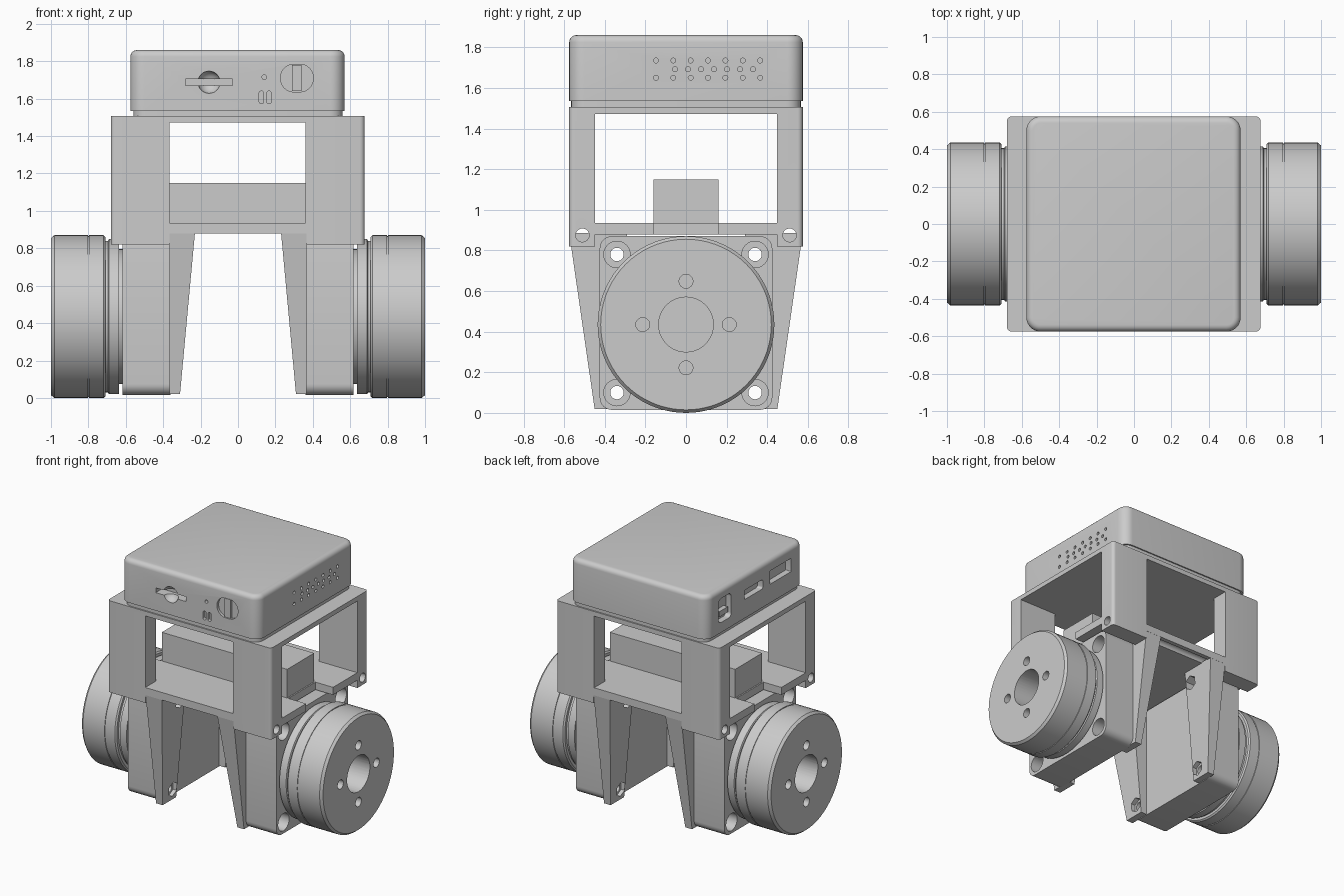
import bpy, bmesh, math
from mathutils import Matrix, Vector

if "Cube" in bpy.data.objects:
    bpy.data.objects.remove(bpy.data.objects["Cube"])

grey = bpy.data.materials.new("plain grey")
grey.use_nodes = True
grey.diffuse_color = (0.6, 0.6, 0.6, 1)
grey.node_tree.nodes["Principled BSDF"].inputs["Base Color"].default_value = (0.6, 0.6, 0.6, 1)


def finish(bm, name):
    """Turn a bmesh into a named grey object."""
    bmesh.ops.recalc_face_normals(bm, faces=bm.faces)
    me = bpy.data.meshes.new(name)
    bm.to_mesh(me)
    bm.free()
    me.materials.append(grey)
    ob = bpy.data.objects.new(name, me)
    bpy.context.collection.objects.link(ob)
    return ob


def add_box(bm, x, y, z):
    """Box from (min, max) pairs."""
    lo = [min(p) for p in (x, y, z)]
    hi = [max(p) for p in (x, y, z)]
    size = Matrix.Diagonal([b - a for a, b in zip(lo, hi)] + [1])
    mid = Matrix.Translation([(a + b) / 2 for a, b in zip(lo, hi)])
    return bmesh.ops.create_cube(bm, size=1, matrix=mid @ size)["verts"]


def add_cyl(bm, start, end, r, n=32):
    """Cylinder between two points."""
    a, b = Vector(start), Vector(end)
    turn = (b - a).to_track_quat("Z", "Y").to_matrix().to_4x4()
    bmesh.ops.create_cone(bm, cap_ends=True, segments=n, radius1=r, radius2=r,
                          depth=(b - a).length, matrix=Matrix.Translation((a + b) / 2) @ turn)


def round_edges(bm, axis, r, seg=6):
    """Bevel the edges that run along one axis."""
    es = [e for e in bm.edges
          if abs((e.verts[0].co - e.verts[1].co).normalized()[axis]) > 0.99]
    bmesh.ops.bevel(bm, geom=es, offset=r, segments=seg, profile=0.5, affect="EDGES")


def box(name, x, y, z, axis=None, r=0.0):
    bm = bmesh.new()
    add_box(bm, x, y, z)
    if axis is not None:
        round_edges(bm, axis, r)
    return finish(bm, name)


def cut(ob, cutter):
    """Subtract a cutter and remove it."""
    mod = ob.modifiers.new("cut", "BOOLEAN")
    mod.operation, mod.solver, mod.object = "DIFFERENCE", "EXACT", cutter
    dg = bpy.context.evaluated_depsgraph_get()
    me = bpy.data.meshes.new_from_object(ob.evaluated_get(dg))
    ob.modifiers.clear()
    ob.data = me
    bpy.data.objects.remove(cutter)


def cut_box(ob, x, y, z, axis=None, r=0.0):
    cut(ob, box("cutter", x, y, z, axis, r))


def cut_cyls(ob, rods, n=32):
    bm = bmesh.new()
    for a, b, r in rods:
        add_cyl(bm, a, b, r, n)
    cut(ob, finish(bm, "cutter"))


def smooth(ob, angle=35):
    bpy.ops.object.select_all(action="DESELECT")
    ob.select_set(True)
    bpy.context.view_layer.objects.active = ob
    bpy.ops.object.shade_smooth_by_angle(angle=math.radians(angle))


# Computer case: rounded corners and rounded top rim
bm = bmesh.new()
add_box(bm, (-0.575, 0.57), (-0.575, 0.575), (1.535, 1.86))
round_edges(bm, 2, 0.075, 8)
rim = [e for e in bm.edges if all(v.co.z > 1.85 for v in e.verts)]
bmesh.ops.bevel(bm, geom=rim, offset=0.035, segments=5, profile=0.5, affect="EDGES")
case = finish(bm, "computer_case")

# Side vents
vents = []
for z, first, step in ((1.735, -0.148, 0.0855), (1.692, -0.054, 0.064), (1.65, -0.148, 0.0855)):
    for i in range(7):
        y = first + i * step
        vents.append(((0.53, y, z), (0.65, y, z), 0.012))
cut_cyls(case, vents, 16)

# Front card slot with thumb scoop, pin hole, lights and button recess
bm = bmesh.new()
bmesh.ops.create_uvsphere(bm, u_segments=24, v_segments=12, radius=0.06,
                          matrix=Matrix.Translation((-0.155, -0.58, 1.688)))
cut(case, finish(bm, "cutter"))
cut_box(case, (-0.28, -0.03), (-0.65, -0.5), (1.67, 1.706))
cut_cyls(case, [((0.14, -0.65, 1.715), (0.14, -0.53, 1.715), 0.012)], 16)
for x in (0.125, 0.166):
    cut_box(case, (x - 0.012, x + 0.012), (-0.65, -0.55), (1.573, 1.641), 1, 0.0115)
cut_box(case, (0.228, 0.402), (-0.65, -0.555), (1.636, 1.784), 1, 0.07)
box("power_button", (0.29, 0.34), (-0.572, -0.54), (1.64, 1.78))

# Ports on the other side
for y, z, w, h, r in ((0.36, 1.7, 0.075, 0.09, 0.03), (0.02, 1.71, 0.11, 0.035, 0.015),
                      (-0.3, 1.725, 0.125, 0.05, 0.005)):
    cut_box(case, (-0.65, -0.53), (y - w, y + w), (z - h, z + h), 0, r)
box("port_tongue", (-0.565, -0.52), (0.31, 0.41), (1.65, 1.69))
smooth(case)
smooth(box("case_base", (-0.56, 0.56), (-0.565, 0.565), (1.5, 1.54), 2, 0.07))

# Frame: one block opened up into a top plate, four pillars and a deck
frame = box("frame", (-0.68, 0.677), (-0.575, 0.575), (0.82, 1.507), 2, 0.025)
cut_box(frame, (-0.367, 0.36), (-1, 1), (0.935, 1.472))
cut_box(frame, (-1, 1), (-0.448, 0.448), (0.935, 1.472))
cut_box(frame, (-0.365, 0.365), (-1, 1), (0.7, 0.878))
cut_box(frame, (-1, 1), (-0.448, 0.448), (0.7, 0.878))
for s in (-1, 1):
    cut_box(frame, (s * 0.53, s), (-0.16, 0.16), (0.8, 1.0))
cut_cyls(frame, [((-1, y, 0.875), (1, y, 0.875), 0.033) for y in (-0.51, 0.51)])
smooth(frame)

# Battery on the deck
box("battery_block", (-0.52, 0.52), (-0.16, 0.16), (0.934, 1.15))

corners = [(y, z) for y in (-0.34, 0.34) for z in (0.1, 0.78)]

for s, side in ((1, "left"), (-1, "right")):
    # Tapered ribs of the leg, with hexagonal nut pockets and screw holes
    for t, end in ((1, "back"), (-1, "front")):
        bm = bmesh.new()
        for v in add_box(bm, (s * 0.23, s * 0.365), (t * 0.29, t * 0.575), (0.02, 0.885)):
            if v.co.z < 0.1:
                v.co.x = s * max(abs(v.co.x), 0.31)
                v.co.y = t * min(abs(v.co.y), 0.45)
        rib = finish(bm, f"{side}_{end}_rib")
        spots = [c for c in corners if c[0] * t > 0]
        cut_cyls(rib, [((s * 0.15, y, z), (s * 0.335, y, z), 0.055) for y, z in spots], 6)
        cut_cyls(rib, [((s * 0.15, y, z), (s * 0.5, y, z), 0.033) for y, z in spots])

    # Motor housing with counterbored corner holes
    motor = box(f"{side}_motor_housing", (s * 0.36, s * 0.617), (-0.425, 0.425),
                (0.015, 0.87), 0, 0.06)
    cut_cyls(motor, [((s * 0.2, y, z), (s * 0.8, y, z), 0.033) for y, z in corners])
    cut_cyls(motor, [((s * 0.5, y, z), (s * 0.8, y, z), 0.065) for y, z in corners])
    smooth(motor)

    # Wheel: turned profile with hub, neck, seam groove and chamfered rim
    profile = [(0.6, 0), (0.6, 0.36), (0.635, 0.36), (0.635, 0.415), (0.69, 0.415),
               (0.695, 0.405), (0.708, 0.405), (0.708, 0.425), (0.718, 0.435),
               (0.796, 0.435), (0.796, 0.43), (0.803, 0.43), (0.803, 0.435),
               (0.982, 0.435), (1.0, 0.42), (1.0, 0)]
    bm = bmesh.new()
    vs = [bm.verts.new((s * x, 0, r)) for x, r in profile]
    es = [bm.edges.new(p) for p in zip(vs, vs[1:])]
    bmesh.ops.spin(bm, geom=vs + es, cent=(0, 0, 0), axis=(1, 0, 0),
                   angle=math.tau, steps=72, use_duplicate=False)
    bmesh.ops.remove_doubles(bm, verts=bm.verts, dist=0.0005)
    bmesh.ops.translate(bm, verts=bm.verts, vec=(0, 0, 0.435))
    wheel = finish(bm, f"{side}_wheel")
    holes = [((s * 0.72, 0, 0.435), (s * 1.1, 0, 0.435), 0.135)]
    for y, z in ((0.213, 0), (-0.213, 0), (0, 0.213), (0, -0.213)):
        holes.append(((s * 0.85, y, 0.435 + z), (s * 1.1, y, 0.435 + z), 0.034))
    cut_cyls(wheel, holes, 40)
    smooth(wheel)
